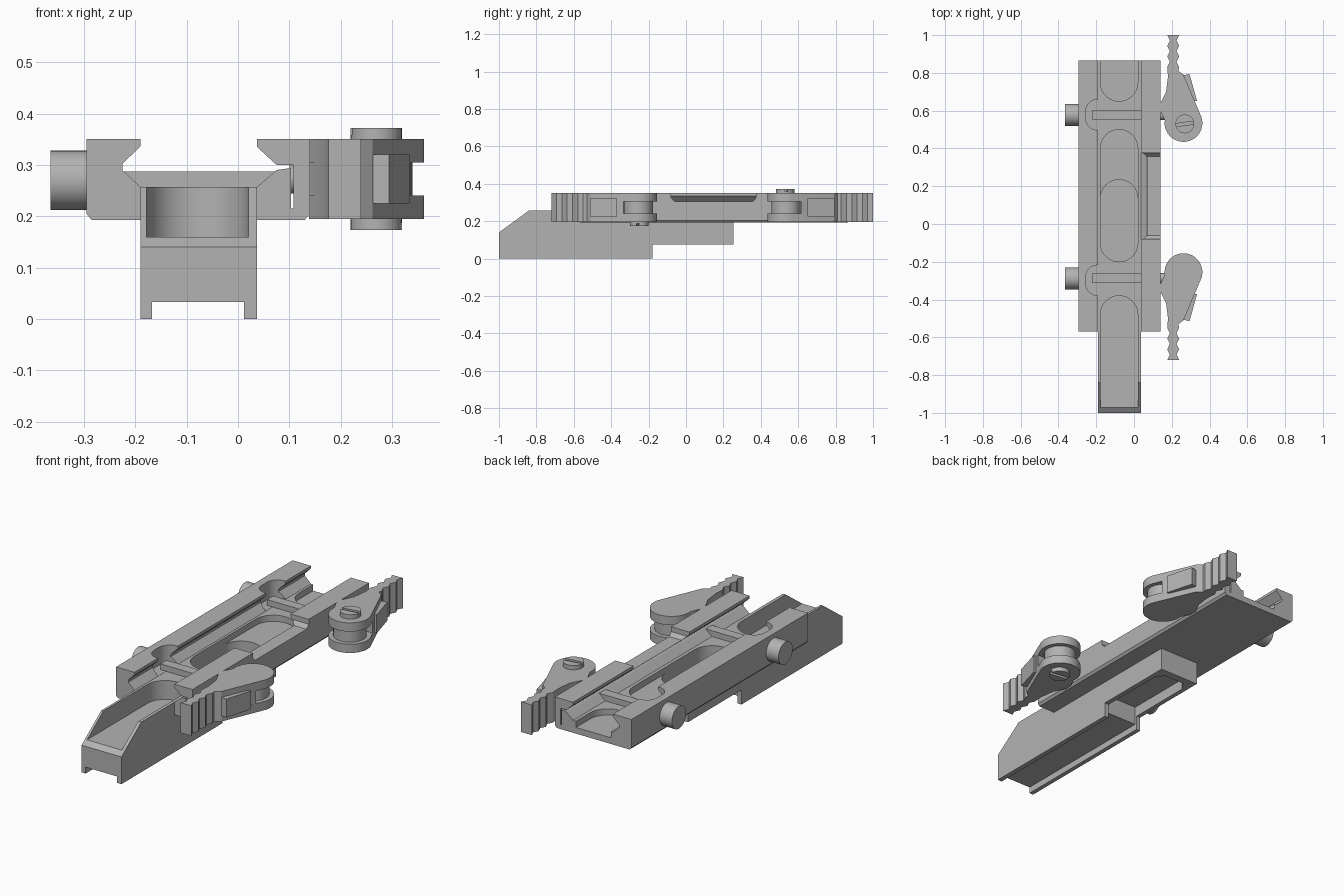
import bpy, bmesh, math
from mathutils import Matrix, Vector

if "Cube" in bpy.data.objects:
    bpy.data.objects.remove(bpy.data.objects["Cube"], do_unlink=True)

metal = bpy.data.materials.new("grey metal")
metal.use_nodes = True
GREY = (0.45, 0.45, 0.45, 1)
metal.diffuse_color = GREY
metal.node_tree.nodes["Principled BSDF"].inputs["Base Color"].default_value = GREY


def prism(name, pts, axis, lo, hi):
    """Extrude a 2D outline along an axis."""
    place = {"x": lambda a, b, t: (t, a, b),
             "y": lambda a, b, t: (a, t, b),
             "z": lambda a, b, t: (a, b, t)}[axis]
    bm = bmesh.new()
    face = bm.faces.new([bm.verts.new(place(a, b, lo)) for a, b in pts])
    ext = bmesh.ops.extrude_face_region(bm, geom=[face])
    verts = [g for g in ext["geom"] if isinstance(g, bmesh.types.BMVert)]
    bmesh.ops.translate(bm, verts=verts, vec=Vector(place(0, 0, hi - lo)))
    bmesh.ops.recalc_face_normals(bm, faces=bm.faces)
    mesh = bpy.data.meshes.new(name)
    bm.to_mesh(mesh)
    bm.free()
    mesh.materials.append(metal)
    obj = bpy.data.objects.new(name, mesh)
    bpy.context.collection.objects.link(obj)
    return obj


def arc(cx, cy, r, start, end, n=16):
    return [(cx + r * math.cos(math.radians(start + (end - start) * i / n)),
             cy + r * math.sin(math.radians(start + (end - start) * i / n)))
            for i in range(n + 1)]


def disc(cx, cy, r, n=32):
    return arc(cx, cy, r, 0, 360 * (n - 1) / n, n - 1)


def rect(a0, a1, b0, b1):
    return [(a0, b0), (a1, b0), (a1, b1), (a0, b1)]


def cut(targets, cutter):
    """Subtract the cutter from every target, then delete it."""
    for obj in targets:
        mod = obj.modifiers.new("cut", "BOOLEAN")
        mod.operation = "DIFFERENCE"
        mod.solver = "EXACT"
        mod.object = cutter
        bpy.context.view_layer.objects.active = obj
        bpy.ops.object.modifier_apply(modifier=mod.name)
    bpy.data.objects.remove(cutter, do_unlink=True)


def smooth(obj):
    bpy.ops.object.select_all(action="DESELECT")
    obj.select_set(True)
    bpy.context.view_layer.objects.active = obj
    bpy.ops.object.shade_smooth_by_angle(angle=math.radians(25))


# Clamp body with dovetail channel and a thin slit in the left jaw
body = prism("clamp_body", [
    (-0.285, 0.193), (0.13, 0.193), (0.14, 0.205), (0.14, 0.35), (0.037, 0.35),
    (0.037, 0.335), (0.075, 0.3), (0.108, 0.3), (0.108, 0.215), (0.103, 0.215),
    (0.103, 0.294), (0.075, 0.29), (0.037, 0.257), (-0.19, 0.257),
    (-0.225, 0.29), (-0.225, 0.302), (-0.19, 0.336), (-0.19, 0.35),
    (-0.295, 0.35), (-0.295, 0.205)], "y", -0.57, 0.865)

# Sloped nose and stepped underside block
base = prism("nose_block", [
    (-1, 0), (-0.18, 0), (-0.18, 0.075), (0.255, 0.075), (0.255, 0.2),
    (-0.55, 0.25), (-0.56, 0.257), (-0.84, 0.257), (-1, 0.14)],
    "x", -0.19, 0.037)

# Long rounded pockets in the channel floor
MID, R = -0.079, 0.099


def pocket(y0, y1, floor):
    outline = arc(MID, y1 - R, R, 0, 180) + arc(MID, y0 + R, R, 180, 360)
    cut([body, base], prism("cutter", outline, "z", floor, 0.5))


pocket(-1.2, -0.38, 0.16)
pocket(-0.2, 0.5, 0.225)
pocket(-0.2, 0.235, 0.16)
pocket(0.65, 1.1, 0.225)

# Underside channel and recess
cut([base], prism("cutter", rect(-0.167, 0.012, -1.1, -0.1), "z", -0.1, 0.033))
cut([base], prism("cutter", [
    (-0.167, -0.19), (0.012, -0.19), (0.012, 0.17), (-0.02, 0.215),
    (-0.135, 0.215), (-0.167, 0.17)], "z", -0.1, 0.13))

# Lowered middle of the left jaw
cut([body], prism("cutter", [
    (-0.08, 0.5), (-0.08, 0.325), (-0.062, 0.306), (0.357, 0.306),
    (0.375, 0.325), (0.375, 0.5)], "x", 0.0, 0.2))

# Bolt clearance notches in the right jaw
BOLTS = (0.578, -0.298)
for y in BOLTS:
    outline = ([(-0.1, y - 0.08)] + [(-0.1, y + 0.08)]
               + arc(-0.195, y + 0.02, 0.06, 90, 180)
               + arc(-0.195, y - 0.02, 0.06, 180, 270))
    cut([body], prism("cutter", outline, "z", 0.2575, 0.5))

smooth(body)
smooth(base)

# Cross bolts: recoil bar, threaded shank and round nut
for side, y in zip(("rear", "front"), (0.578, -0.288)):
    prism(side + "_cross_bar", rect(y - 0.025, y + 0.025, 0.2, 0.287), "x", -0.222, 0.078)
    smooth(prism(side + "_bolt_shank", disc(y, 0.2725, 0.028), "x", 0.1, 0.27))
    smooth(prism(side + "_bolt_nut", disc(y, 0.27, 0.058), "x", -0.365, -0.27))

# Serrated grip edges on the lever tip
def grip(x, sign):
    pts = []
    for i in range(13):
        pts.append((x + sign * 0.007 * math.cos(i * math.pi / 2), 0.83 + 0.17 * i / 12))
    return pts


PX, PY, ZC = 0.262, 0.535, 0.2725
left_edge = grip(0.183, -1)[::-1] + [(0.18, 0.78), (0.17, 0.7)]
right_edge = [(0.262, 0.79), (0.235, 0.81)] + grip(0.232, 1)
head = [(0.138, 0.635), (0.141, 0.595)] + arc(PX, PY, 0.1, 172, 378, 28)
plate = left_edge + head + right_edge
arm = left_edge + [(0.14, 0.635), (0.18, 0.615), (0.336, 0.615)] + right_edge
HALF_TURN = (Matrix.Translation((0, 0.14, ZC)) @ Matrix.Rotation(math.pi, 4, "X")
             @ Matrix.Translation((0, -0.14, -ZC)))

# Cam levers; the front one is the rear one turned half over
for side in ("rear", "front"):
    screw = prism(side + "_lever_screw", disc(PX + 0.007, PY - 0.005, 0.05), "z", 0.34, 0.372)
    cut([screw], prism("cutter", [(0.2, 0.512), (0.34, 0.532), (0.34, 0.548),
                                  (0.2, 0.528)], "z", 0.358, 0.4))
    parts = [
        screw,
        prism(side + "_lever_upper_plate", plate, "z", 0.305, 0.35),
        prism(side + "_lever_lower_plate", plate, "z", 0.195, 0.24),
        prism(side + "_lever_arm_core", arm, "z", 0.24, 0.305),
        prism(side + "_lever_barrel", disc(PX, PY, 0.078), "z", 0.23, 0.315),
        prism(side + "_lever_catch", [(0.25, 0.785), (0.294, 0.794), (0.334, 0.65),
                                      (0.27, 0.65)], "z", 0.225, 0.32)]
    for obj in parts:
        smooth(obj)
        if side == "front":
            obj.data.transform(HALF_TURN)
